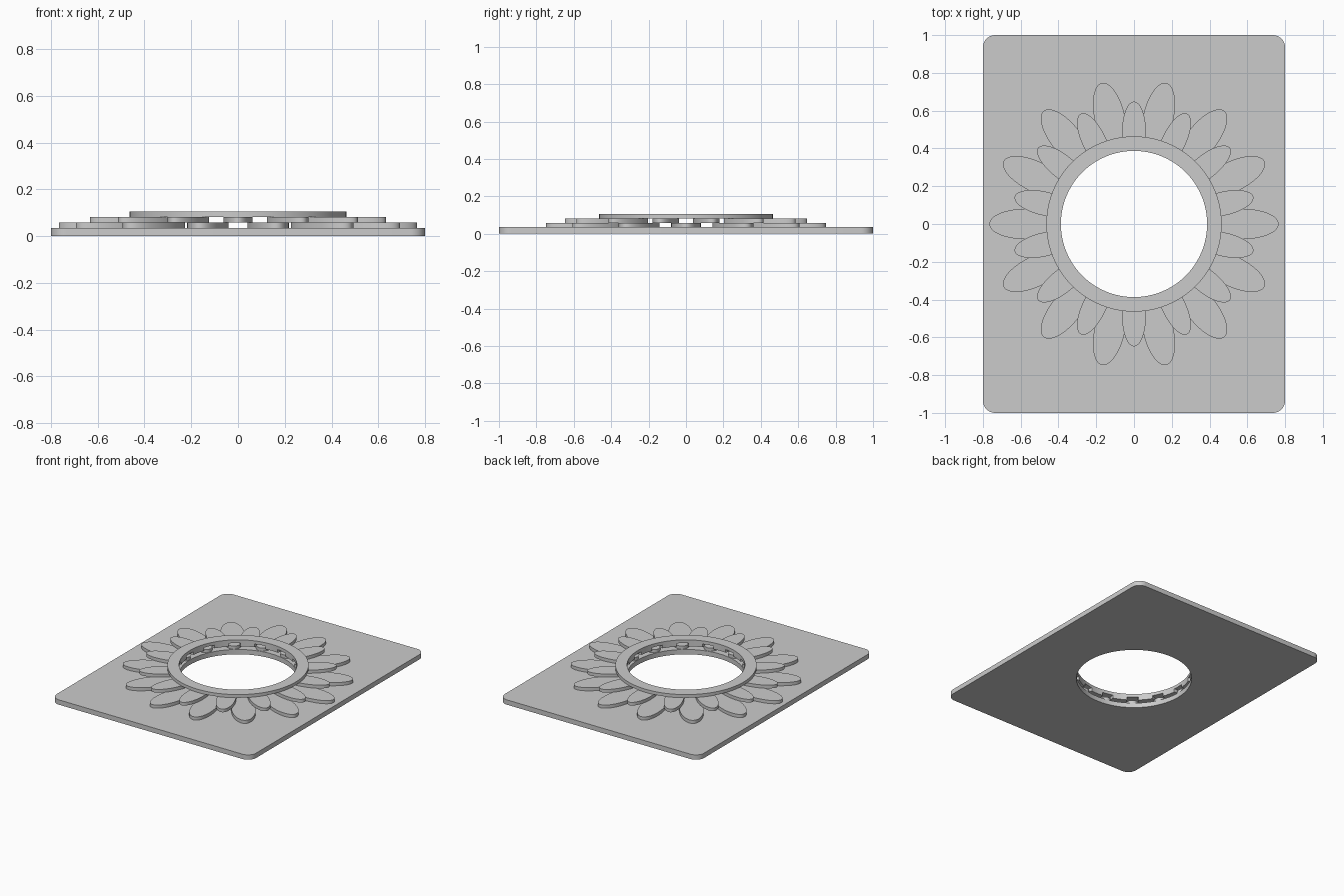
import bpy, bmesh
from math import cos, sin, pi, tau, radians
from mathutils import Matrix, Vector

old = bpy.data.objects.get("Cube")
if old:
    bpy.data.objects.remove(old, do_unlink=True)

grey = bpy.data.materials.new("plain grey")
grey.use_nodes = True
COLOUR = (0.6, 0.6, 0.6, 1)
grey.diffuse_color = COLOUR
grey.node_tree.nodes["Principled BSDF"].inputs["Base Color"].default_value = COLOUR

HOLE, RIM = 0.387, 0.464
PLATE_TOP, LAYER = 0.035, 0.0232
PETALS = 14


def ellipse(a, b, n, centre=0.0):
    return [Vector((centre + a * cos(tau * i / n), b * sin(tau * i / n), 0)) for i in range(n)]


def rounded_rect(hx, hy, r, steps=10):
    pts = []
    for k, (sx, sy) in enumerate([(1, 1), (-1, 1), (-1, -1), (1, -1)]):
        for i in range(steps + 1):
            t = pi / 2 * (k + i / steps)
            pts.append(Vector((sx * (hx - r) + r * cos(t), sy * (hy - r) + r * sin(t), 0)))
    return pts


def slab(name, outlines, z0, z1):
    """Extrude flat outlines between two heights into one object."""
    bm = bmesh.new()
    for pts in outlines:
        low = bm.faces.new([bm.verts.new((p.x, p.y, z0)) for p in pts])
        up = bmesh.ops.extrude_face_region(bm, geom=[low], use_keep_orig=True)
        verts = [g for g in up["geom"] if isinstance(g, bmesh.types.BMVert)]
        bmesh.ops.translate(bm, verts=verts, vec=(0, 0, z1 - z0))
    bmesh.ops.recalc_face_normals(bm, faces=bm.faces)
    mesh = bpy.data.meshes.new(name)
    bm.to_mesh(mesh)
    bm.free()
    mesh.materials.append(grey)
    obj = bpy.data.objects.new(name, mesh)
    bpy.context.collection.objects.link(obj)
    return obj


def petal_ring(name, centre, a, b, start, layer):
    base = ellipse(a, b, 64, centre)
    outlines = []
    for i in range(PETALS):
        turn = Matrix.Rotation(start + tau * i / PETALS, 3, 'Z')
        outlines.append([turn @ p for p in base])
    z = PLATE_TOP + LAYER * layer
    return slab(name, outlines, z, z + LAYER)


# Parts: base plate, two staggered petal layers, top rim
parts = [
    slab("base_plate", [rounded_rect(0.8, 1.0, 0.065)], 0, PLATE_TOP),
    petal_ring("lower_petals", 0.578, 0.188, 0.08, 0, 0),
    petal_ring("upper_petals", 0.488, 0.16, 0.063, radians(90), 1),
    slab("top_rim", [ellipse(RIM, RIM, 128)], PLATE_TOP + 2 * LAYER, PLATE_TOP + 3 * LAYER),
]

# Round opening through every layer
cutter = slab("opening_cutter", [ellipse(HOLE, HOLE, 128)], -0.1, 0.3)
cutter.hide_render = True
for obj in parts:
    bpy.ops.object.select_all(action='DESELECT')
    obj.select_set(True)
    bpy.context.view_layer.objects.active = obj
    cut = obj.modifiers.new("opening", 'BOOLEAN')
    cut.operation, cut.solver, cut.object = 'DIFFERENCE', 'EXACT', cutter
    bpy.ops.object.modifier_apply(modifier=cut.name)
    bpy.ops.object.shade_smooth_by_angle(angle=radians(30))
bpy.data.objects.remove(cutter, do_unlink=True)
